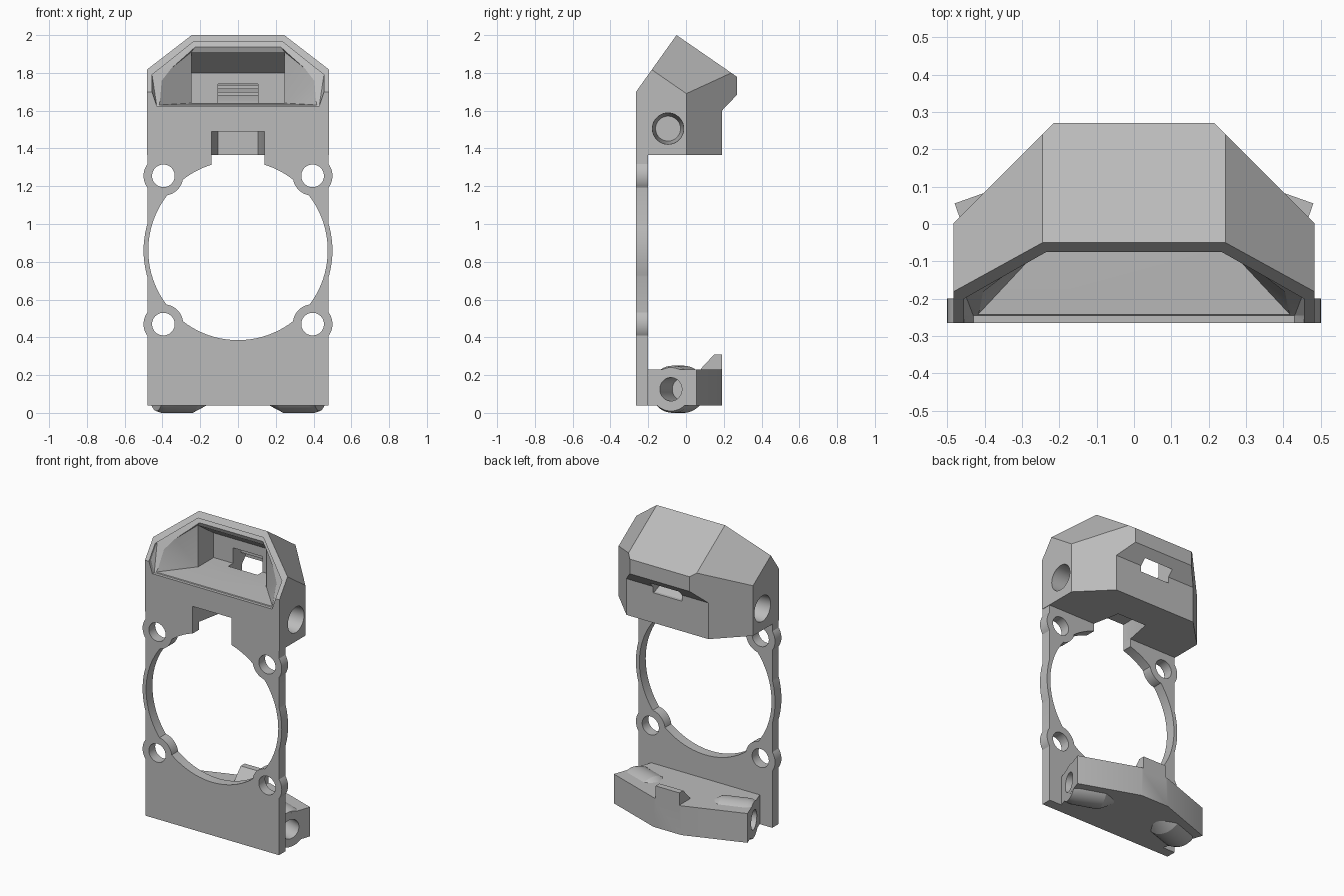
import bpy, bmesh, math
from mathutils import Vector

if "Cube" in bpy.data.objects:
    bpy.data.objects.remove(bpy.data.objects["Cube"], do_unlink=True)

grey = bpy.data.materials.new("light_grey")
grey.use_nodes = True
colour = (0.5, 0.5, 0.5, 1)
grey.diffuse_color = colour
grey.node_tree.nodes["Principled BSDF"].inputs["Base Color"].default_value = colour


def make(name, bm):
    bmesh.ops.recalc_face_normals(bm, faces=bm.faces)
    mesh = bpy.data.meshes.new(name)
    bm.to_mesh(mesh)
    bm.free()
    mesh.materials.append(grey)
    obj = bpy.data.objects.new(name, mesh)
    bpy.context.collection.objects.link(obj)
    return obj


def hull(name, points):
    """Convex solid around a few points, with flat faces merged."""
    bm = bmesh.new()
    for p in points:
        bm.verts.new(p)
    result = bmesh.ops.convex_hull(bm, input=bm.verts)
    spare = [g for g in result["geom_interior"] if isinstance(g, bmesh.types.BMVert)]
    bmesh.ops.delete(bm, geom=spare, context="VERTS")
    bmesh.ops.dissolve_limit(bm, angle_limit=0.01, verts=bm.verts, edges=bm.edges)
    return make(name, bm)


def box(name, x, y, z):
    return hull(name, [(a, b, c) for a in x for b in y for c in z])


def rod(name, stations, sides=48):
    """Round solid through (point, radius) stations on a straight axis."""
    axis = Vector(stations[-1][0]) - Vector(stations[0][0])
    turn = axis.to_track_quat("Z", "Y")
    points = []
    for centre, r in stations:
        for i in range(sides):
            a = math.tau * i / sides
            points.append(Vector(centre) + turn @ Vector((r * math.cos(a), r * math.sin(a), 0)))
    return hull(name, points)


def combine(obj, other, operation):
    """Apply a boolean and drop the second solid."""
    mod = obj.modifiers.new("shape", "BOOLEAN")
    mod.object, mod.operation, mod.solver = other, operation, "EXACT"
    graph = bpy.context.evaluated_depsgraph_get()
    mesh = bpy.data.meshes.new_from_object(obj.evaluated_get(graph))
    obj.modifiers.clear()
    obj.data = mesh
    bpy.data.objects.remove(other, do_unlink=True)


def cut(obj, other):
    combine(obj, other, "DIFFERENCE")


def add(obj, other):
    combine(obj, other, "UNION")


FRONT, BACK = -0.265, -0.2
HEAD_Z = 1.365


def notch():
    # tapered cable notch above the round opening
    return hull("notch", [(s * w, y, z) for s in (-1, 1) for z in (1.2, 1.49)
                          for w, y in ((0.14, -0.3), (0.14, -0.2), (0.105, -0.02))])


# Mounting plate with round opening and four screw lugs
def across(name, x, z, r, y0=FRONT, y1=BACK, sides=48):
    return rod(name, [((x, y0, z), r), ((x, y1, z), r)], sides)


plate = box("mounting_plate", (-0.48, 0.48), (FRONT, BACK), (0.04, HEAD_Z))
add(plate, across("ring", 0, 0.86, 0.5, sides=96))
cut(plate, across("opening", 0, 0.86, 0.475, -0.4, 0, 96))
lugs = [(s * 0.395, z) for s in (-1, 1) for z in (0.47, 1.255)]
for x, z in lugs:
    add(plate, across("lug", x, z, 0.105))
for x, z in lugs:
    cut(plate, across("lug_hole", x, z, 0.06, -0.4, 0))
cut(plate, notch())

# Faceted head: a block trimmed by sloping planes
bm = bmesh.new()
bmesh.ops.create_cube(bm, size=2)
for v in bm.verts:
    v.co = (v.co.x * 0.483, 0.27 if v.co.y > 0 else FRONT, 2.2 if v.co.z > 0 else HEAD_Z)
ridge = Vector((0, -0.05, 2.0))
shoulder = Vector((0.245, -0.05, 2.0))
planes = [(ridge, (0, 0.69, 1)), (ridge, (0, -1.4, 1))]
for s in (-1, 1):
    planes.append(((s * 0.245, -0.05, 2.0), (s * 1.15, 0.69, 1)))
    planes.append(((s * 0.485, 0, 1.5), (s, 1, 0)))
for point, normal in planes:
    bmesh.ops.bisect_plane(bm, geom=bm.verts[:] + bm.edges[:] + bm.faces[:],
                           plane_co=point, plane_no=normal, clear_outer=True)
    bmesh.ops.holes_fill(bm, edges=[e for e in bm.edges if e.is_boundary])
head = make("head_housing", bm)

# Undercut below the rear lip
lip = [(0.19, 1.3), (0.19, 1.6), (0.29, 1.705), (0.4, 1.705), (0.4, 1.3)]
cut(head, hull("undercut", [(x, y, z) for x in (-0.6, 0.6) for y, z in lip]))


# Window seat, display pocket and inner chamber in the sloping front
def slope_y(z):
    return max(FRONT, -0.05 + (z - 2.0) / 1.4)


def outline(pairs, depth):
    return [(s * x, slope_y(z) + depth, z) for x, z in pairs for s in (-1, 1)]


seat = [(0.43, 1.625), (0.455, 1.7), (0.455, 1.79), (0.235, 1.965)]
cut(head, hull("seat", outline(seat, 0.02) + outline(seat, -0.3)))
mouth = [(0.42, 1.63), (0.42, 1.77), (0.225, 1.94)]
inner = [(s * 0.247, -0.06, z) for s in (-1, 1) for z in (1.64, 1.91)]
cut(head, hull("pocket", outline(mouth, 0.02) + outline(mouth, -0.3) + inner))
chamber = [(-0.1, 1.64), (-0.1, 1.91), (-0.06, 1.91), (0.1, 1.8), (0.1, 1.64)]
cut(head, hull("chamber", [(x, y, z) for x in (-0.245, 0.245) for y, z in chamber]))

# Cable exit behind the chamber, with small ribs across it
exit_profile = [(0.05, 1.61), (0.05, 1.74), (0.2, 1.74), (0.225, 1.66), (0.225, 1.56), (0.17, 1.56)]
cut(head, hull("cable_exit", [(x, y, z) for x in (-0.105, 0.105) for y, z in exit_profile]))
cut(head, notch())

# Countersunk screw holes in the head sides
for s in (-1, 1):
    cut(head, rod("side_hole", [((s * x, -0.095, 1.505), r) for x, r in
                                ((0.55, 0.083), (0.47, 0.083), (0.455, 0.066), (0.26, 0.066))]))
for z in (1.69, 1.725):
    box("cable_rib", (-0.105, 0.105), (0.18, 0.23), (z - 0.01, z + 0.01))

# Lower clamp bar with angled ends, screw bosses and a centre tab
plan = [(0.48, 0.055), (0.1, 0.19), (0.39, BACK)]
bar = hull("clamp_bar", [(s * x, y, z) for x, y in plan for s in (-1, 1) for z in (0.04, 0.23)])
tab = [(0.08, 0.2), (0.08, 0.235), (0.15, 0.31), (0.19, 0.31), (0.19, 0.2)]
add(bar, hull("tab", [(x, y, z) for x in (-0.085, 0.085) for y, z in tab]))
for s in (-1, 1):
    end = Vector((s * 0.432, -0.08, 0.125))
    arm = Vector((-s, 0.35, 0)).normalized()
    add(bar, rod("boss", [(end, 0.115), (end + arm * 0.03, 0.125),
                          (end + arm * 0.2, 0.125), (end + arm * 0.28, 0.085)]))
    cut(bar, rod("boss_hole", [(end - arm * 0.1, 0.062), (end + arm * 0.2, 0.062)]))

# Smooth only the round surfaces
bpy.ops.object.select_all(action="DESELECT")
for obj in (plate, head, bar):
    obj.select_set(True)
bpy.context.view_layer.objects.active = plate
bpy.ops.object.shade_smooth_by_angle(angle=math.radians(20))
